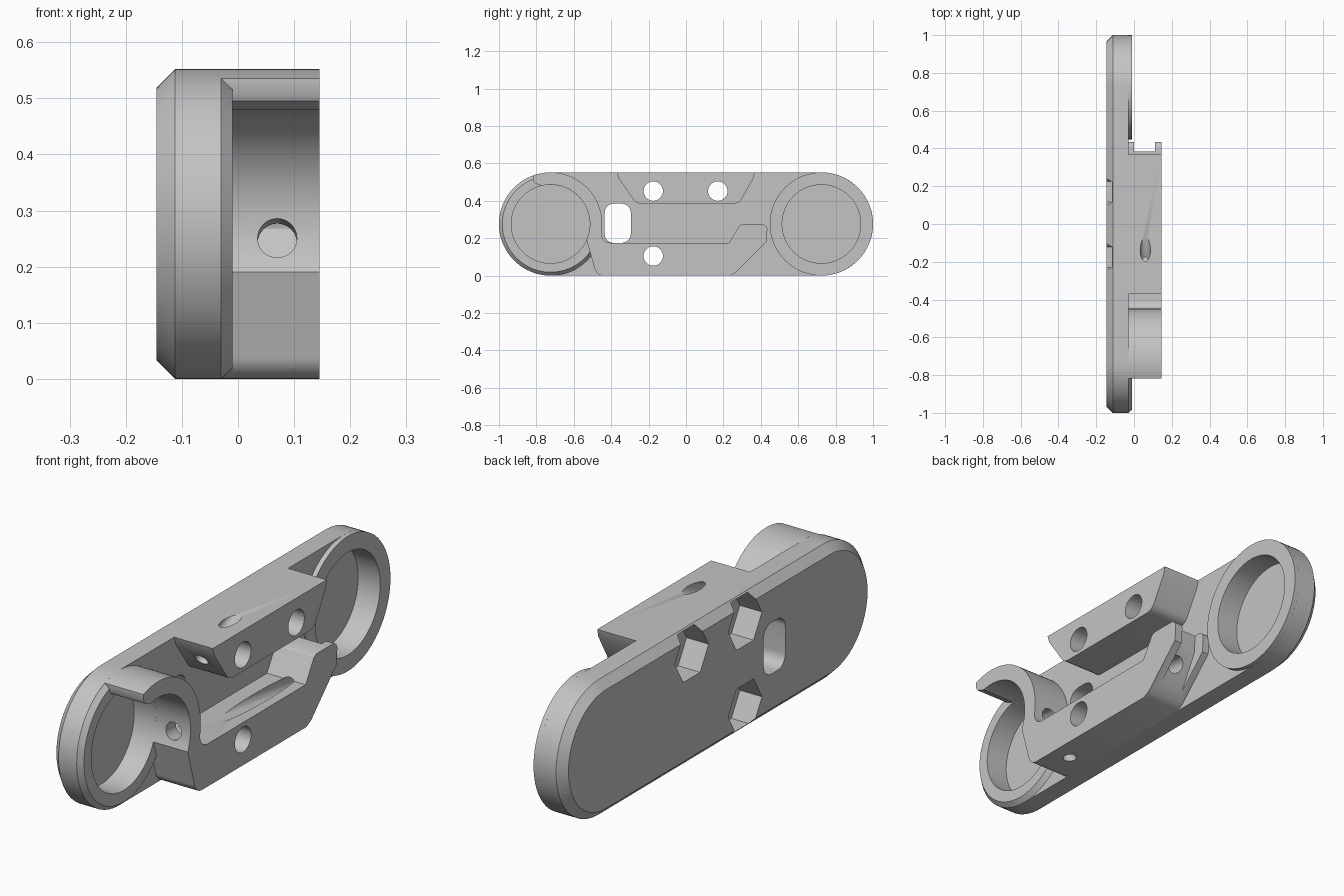
import bpy, bmesh
from math import cos, sin, radians
from mathutils import Vector

cube = bpy.data.objects.get("Cube")
if cube:
    bpy.data.objects.remove(cube, do_unlink=True)

grey = bpy.data.materials.new("plain grey")
grey.use_nodes = True
tone = (0.55, 0.55, 0.55, 1)
grey.diffuse_color = tone
grey.node_tree.nodes["Principled BSDF"].inputs["Base Color"].default_value = tone

R, BORE, CY, CZ = 0.276, 0.21, 0.724, 0.276
BACK, FACE, RIM, FRONT = -0.145, -0.03, -0.01, 0.145


def arc(y, z, r, a, b, n=32):
    """Points in the y-z plane along an arc from angle a to angle b."""
    return [(y + r * cos(radians(a + (b - a) * i / n)),
             z + r * sin(radians(a + (b - a) * i / n))) for i in range(n + 1)]


def circle(y, z, r, n=64):
    return arc(y, z, r, 0, 360, n)[:-1]


def stadium(r):
    return arc(CY, CZ, r, -90, 90, 40) + arc(-CY, CZ, r, 90, 270, 40)


def loft(name, sections):
    """Solid joining matching y-z outlines placed at successive x."""
    bm = bmesh.new()
    rings = [[bm.verts.new((x, y, z)) for y, z in pts] for x, pts in sections]
    n = len(rings[0])
    for a, b in zip(rings, rings[1:]):
        for i in range(n):
            bm.faces.new((a[i], a[(i + 1) % n], b[(i + 1) % n], b[i]))
    bm.faces.new(rings[0])
    bm.faces.new(rings[-1])
    bmesh.ops.recalc_face_normals(bm, faces=bm.faces)
    mesh = bpy.data.meshes.new(name)
    bm.to_mesh(mesh)
    bm.free()
    mesh.materials.append(grey)
    ob = bpy.data.objects.new(name, mesh)
    bpy.context.collection.objects.link(ob)
    return ob


def prism(name, pts, x0, x1):
    return loft(name, [(x0, pts), (x1, pts)])


def rod(name, x, start, end, r):
    """Slanted drill between two y-z points."""
    a, b = Vector((x, *start)), Vector((x, *end))
    bpy.ops.mesh.primitive_cylinder_add(vertices=32, radius=r, depth=(b - a).length,
                                        location=(a + b) / 2)
    ob = bpy.context.object
    ob.name = name
    ob.rotation_euler = (b - a).to_track_quat('Z', 'Y').to_euler()
    ob.data.materials.append(grey)
    return ob


def cut(target, cutters):
    bpy.context.view_layer.objects.active = target
    for c in cutters:
        m = target.modifiers.new("cut", 'BOOLEAN')
        m.operation, m.solver, m.object = 'DIFFERENCE', 'EXACT', c
        bpy.ops.object.modifier_apply(modifier=m.name)


# Backing plate with chamfered rear edge
plate = loft("backing_plate", [(BACK, stadium(R - 0.033)),
                               (BACK + 0.033, stadium(R)), (FACE, stadium(R))])

# Raised rims around the end pockets, the front one chamfered
front_rim = loft("front_rim", [(FACE, circle(-CY, CZ, R)),
                               (RIM, circle(-CY, CZ, R - 0.018))])
rear_rim = prism("rear_rim", circle(CY, CZ, R), FACE, RIM)

# Upper clamp block
upper = prism("upper_block", [(-0.37, 0.552), (-0.36, 0.52)]
              + arc(-0.24, 0.435, 0.05, 210, 270, 8)
              + arc(0.255, 0.435, 0.05, 270, 330, 8)
              + [(0.36, 0.52), (0.367, 0.552)], FACE, FRONT)

# Lower block with the curved hook
lower = prism("lower_block_with_hook",
              [(-0.77, 0.48), (-0.81, 0.495), (-0.818, 0.51)]
              + arc(-CY, CZ, R, 110, -10)
              + arc(-0.405, 0.222, 0.047, 180, 270, 8)
              + [(0.23, 0.175), (0.285, 0.267), (0.3, 0.275)]
              + arc(0.405, 0.245, 0.03, 90, 0, 8)
              + [(0.43, 0.18), (0.265, 0.015), (0.235, 0)]
              + arc(-0.44, 0.05, 0.05, 270, 190, 8)
              + arc(-CY, CZ, BORE, -24, 102), FACE, FRONT)

# Cutters: pockets, bolt holes, nut recesses, window, groove and slanted drills
pockets = [prism("pocket_cutter", circle(s * CY, CZ, BORE), -0.11, 0.0) for s in (-1, 1)]
spots = [(-0.175, 0.452), (0.17, 0.452), (-0.175, 0.105)]
bolts = [prism("bolt_cutter", circle(y, z, 0.052, 32), -0.2, 0.2) for y, z in spots]
nuts = [prism("nut_cutter", circle(y, z, 0.109, 6), -0.2, -0.045) for y, z in spots]
window = prism("window_cutter",
               arc(-0.345, 0.335, 0.05, 0, 90, 8) + arc(-0.385, 0.335, 0.05, 90, 180, 8)
               + arc(-0.385, 0.225, 0.05, 180, 270, 8)
               + arc(-0.345, 0.225, 0.05, 270, 360, 8), -0.2, FACE + 0.005)
groove = prism("groove_cutter", [(0.385, 0.32), (0.38, 0.2), (0.285, 0.02),
                                 (0.5, 0.02), (0.5, 0.32)], 0.0, 0.11)
top_drill = rod("top_drill", 0.06, (0.0, 0.615), (-0.42, 0.42), 0.027)
hook_drill = rod("hook_drill", 0.07, (-0.6, 0.262), (0.48, 0.115), 0.035)
base_drill = rod("base_drill", 0.06, (-0.3, -0.05), (-0.38, 0.08), 0.025)

cut(plate, pockets + bolts + nuts + [window])
cut(front_rim, pockets[:1])
cut(rear_rim, pockets[1:])
cut(upper, bolts[:2] + [top_drill])
cut(lower, [bolts[2], groove, hook_drill, base_drill])

for c in pockets + bolts + nuts + [window, groove, top_drill, hook_drill, base_drill]:
    bpy.data.objects.remove(c, do_unlink=True)

# Smooth curves, sharp edges
bpy.ops.object.select_all(action='DESELECT')
for ob in (plate, front_rim, rear_rim, upper, lower):
    ob.select_set(True)
bpy.context.view_layer.objects.active = plate
bpy.ops.object.shade_smooth_by_angle(angle=radians(30))
